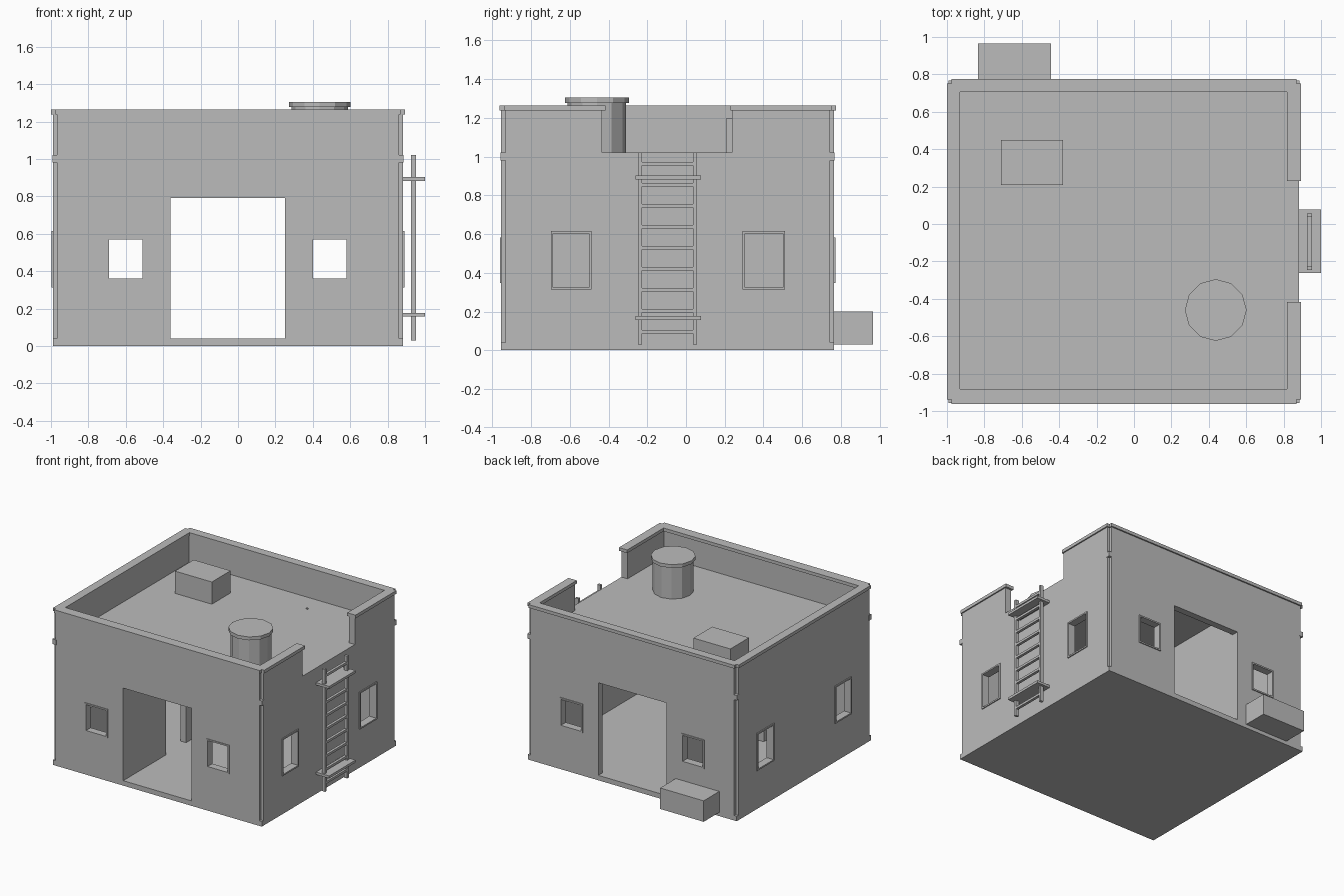
import bpy
import bmesh
from mathutils import Matrix, Vector

cube = bpy.data.objects.get("Cube")
if cube:
    bpy.data.objects.remove(cube, do_unlink=True)

plaster = bpy.data.materials.new("grey_plaster")
plaster.use_nodes = True
GREY = (0.5, 0.5, 0.5, 1)
plaster.diffuse_color = GREY
plaster.node_tree.nodes["Principled BSDF"].inputs["Base Color"].default_value = GREY

# Outer wall faces and thickness
X0, X1, Y0, Y1 = -0.99, 0.882, -0.955, 0.765
T = 0.055
FLOOR, ROOF, TOP = 0.04, 1.02, 1.237


def boxes(name, *spans):
    """One object from boxes given as (x0, x1, y0, y1, z0, z1)."""
    bm = bmesh.new()
    for x0, x1, y0, y1, z0, z1 in spans:
        centre = Vector((x0 + x1, y0 + y1, z0 + z1)) / 2
        size = Matrix.Diagonal((x1 - x0, y1 - y0, z1 - z0, 1))
        bmesh.ops.create_cube(bm, size=1, matrix=Matrix.Translation(centre) @ size)
    mesh = bpy.data.meshes.new(name)
    bm.to_mesh(mesh)
    bm.free()
    mesh.materials.append(plaster)
    ob = bpy.data.objects.new(name, mesh)
    bpy.context.collection.objects.link(ob)
    return ob


def cut(ob, *spans):
    """Cut disjoint boxes out of an object."""
    cutter = boxes("cutter", *spans)
    cutter.hide_render = True
    mod = ob.modifiers.new("cut", 'BOOLEAN')
    mod.operation, mod.solver, mod.object = 'DIFFERENCE', 'EXACT', cutter
    bpy.context.view_layer.objects.active = ob
    bpy.ops.object.modifier_apply(modifier=mod.name)
    bpy.data.objects.remove(cutter, do_unlink=True)


def cylinder(name, x, y, z0, z1, radius, sides):
    bpy.ops.mesh.primitive_cylinder_add(vertices=sides, radius=radius, depth=z1 - z0,
                                        location=(x, y, (z0 + z1) / 2))
    ob = bpy.context.object
    ob.name = name
    ob.data.materials.append(plaster)
    return ob


def corners(x0, x1, y0, y1, z0, z1, out, inside):
    """Four small boxes straddling the vertical corners."""
    return [(min(x + sx * out, x - sx * inside), max(x + sx * out, x - sx * inside),
             min(y + sy * out, y - sy * inside), max(y + sy * out, y - sy * inside), z0, z1)
            for x, sx in ((x0, -1), (x1, 1)) for y, sy in ((y0, -1), (y1, 1))]


ROOM = (X0 + T, X1 - T, Y0 + T, Y1 - T)

# Base, walls and roof
boxes("base", (X0, X1, Y0, Y1, 0, FLOOR))
walls = boxes("walls", (X0, X1, Y0, Y1, FLOOR, ROOF))
cut(walls, (*ROOM, -1, 2))
boxes("roof", (*ROOM, 0.98, ROOF))

# Doors and windows, each cut through two opposite walls
DOOR = (-0.36, 0.25)
front_windows = [(-0.69, -0.51), (0.40, 0.58)]
side_windows = [(-0.686, -0.5), (0.304, 0.5)]
FZ, SZ = (0.36, 0.57), (0.325, 0.603)
cut(walls, (*DOOR, -2, 2, -1, 0.79), *[(*w, -2, 2, *FZ) for w in front_windows])
cut(walls, *[(-2, 2, *w, *SZ) for w in side_windows])
cut(walls, *corners(X0, X1, Y0, Y1, -1, 2, 0.1, 0.022))


# Thin raised frames round the windows
def frame(name, along_x, span, height, a, b, rim=0.012):
    (u0, u1), (z0, z1) = span, height
    bars = [(u0 - rim, u0, z0 - rim, z1 + rim), (u1, u1 + rim, z0 - rim, z1 + rim),
            (u0, u1, z0 - rim, z0), (u0, u1, z1, z1 + rim)]
    boxes(name, *[(p, q, a, b, r, s) if along_x else (a, b, p, q, r, s)
                  for p, q, r, s in bars])


PROUD = 0.008
for w in front_windows:
    frame("front_window_frame", True, w, FZ, Y0 - 0.005, Y0 + 0.01)
    frame("back_window_frame", True, w, FZ, Y1 - 0.01, Y1 + PROUD)
for w in side_windows:
    frame("right_window_frame", False, w, SZ, X0 - PROUD, X0 + 0.01)
    frame("left_window_frame", False, w, SZ, X1 - 0.01, X1 + PROUD)

# Inner wall with a doorway
boxes("inner_wall", (-0.41, -0.36, ROOM[2], -0.41, FLOOR, 0.98),
      (-0.41, -0.36, -0.15, ROOM[3], FLOOR, 0.98))

# Parapet and coping, open above the ladder
parapet = boxes("parapet", (X0, X1, Y0, Y1, ROOF, TOP))
cut(parapet, (*ROOM, 0, 2))
cut(parapet, (0.7, 2, -0.433, 0.237, 0, 2))
cut(parapet, *corners(X0, X1, Y0, Y1, 0, 2, 0.1, 0.022))

COPING = (-1.0, 0.892, -0.962, 0.776)
coping = boxes("coping", (*COPING, TOP, 1.263))
cut(coping, (-0.93, 0.818, -0.882, 0.706, 0, 2))
cut(coping, (0.7, 2, -0.416, 0.23, 0, 2))
cut(coping, *corners(*COPING, 0, 2, 0.1, 0.024))
boxes("corner_brackets", *corners(X0, X1, Y0, Y1, 0.98, ROOF, 0.003, 0.03))

# Ladder with rails, rungs and two mounting plates
rails = [(0.925, 0.953, y, y + 0.02, 0.03, 1.02) for y in (-0.247, 0.037)]
rungs = [(0.928, 0.95, -0.23, 0.04, z, z + 0.019)
         for z in (0.086 + 0.1085 * i for i in range(9))]
boxes("ladder", *rails, *rungs)
boxes("ladder_plates", *[(X1 - 0.01, 1.0, -0.261, 0.077, z, z + 0.02) for z in (0.157, 0.882)])

# Water tank, roof box, vent stubs and outdoor box
cylinder("tank", 0.437, -0.46, ROOF, 1.28, 0.151, 12)
cylinder("tank_lid", 0.437, -0.46, 1.278, 1.305, 0.165, 12)
boxes("roof_box", (-0.711, -0.38, 0.208, 0.448, ROOF, 1.2))
for x in (-0.527, 0.24):
    cylinder("vent_stub", x, 0.545, ROOF, ROOF + 0.006, 0.009, 8)
boxes("outdoor_box", (-0.834, -0.444, Y1, 0.965, 0.03, 0.2))
